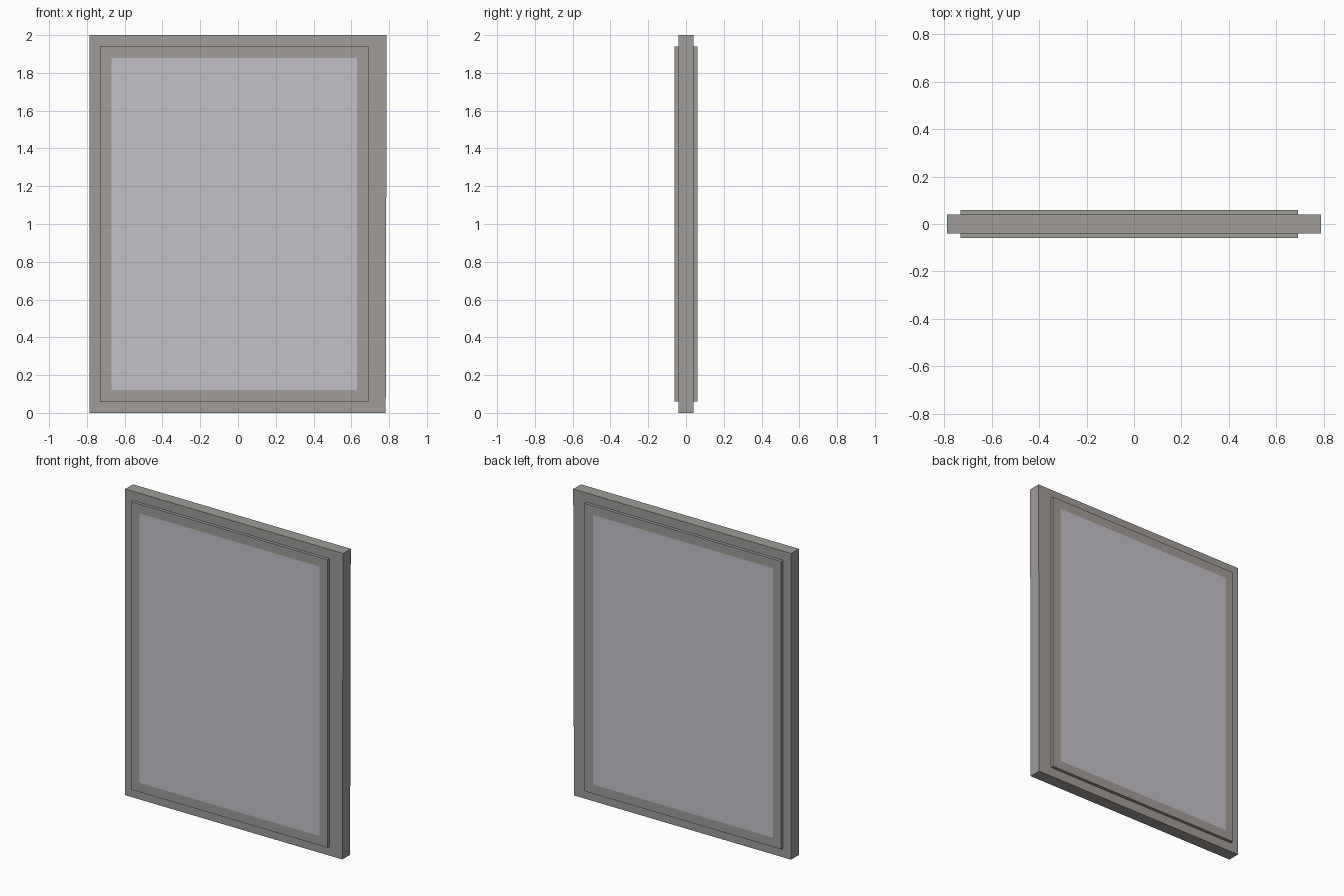
import bpy, bmesh

if "Cube" in bpy.data.objects:
    bpy.data.objects.remove(bpy.data.objects["Cube"])


def material(name, rgb):
    m = bpy.data.materials.new(name)
    m.diffuse_color = (*rgb, 1)
    m.use_nodes = True
    m.node_tree.nodes["Principled BSDF"].inputs["Base Color"].default_value = m.diffuse_color
    return m


frame_grey = material("warm_grey_frame", (0.35, 0.335, 0.315))
glass_grey = material("pale_grey_glass", (0.55, 0.535, 0.58))


def box(name, lo, hi, mats, edit=None):
    bm = bmesh.new()
    bmesh.ops.create_cube(bm, size=1)
    for v in bm.verts:
        v.co = [lo[i] if v.co[i] < 0 else hi[i] for i in range(3)]
    if edit:
        edit(bm)
    me = bpy.data.meshes.new(name)
    bm.normal_update()
    bm.to_mesh(me)
    bm.free()
    for m in mats:
        me.materials.append(m)
    ob = bpy.data.objects.new(name, me)
    bpy.context.collection.objects.link(ob)


# Outer frame: right edge leans out very slightly towards the top
def lean(bm):
    for v in bm.verts:
        if v.co.x > 0 and v.co.z < 1:
            v.co.x -= 0.005


# Raised sash: flush glass inset in both the front and back faces
def glaze(bm):
    bm.normal_update()
    panes = [f for f in bm.faces if abs(f.normal.y) > 0.9]
    bmesh.ops.inset_individual(bm, faces=panes, thickness=0.06, use_even_offset=True)
    for f in panes:
        f.material_index = 1


box("outer_frame", (-0.787, -0.04, 0), (0.787, 0.04, 2), [frame_grey], lean)
box("glazed_sash", (-0.73, -0.06, 0.06), (0.69, 0.06, 1.94),
    [frame_grey, glass_grey], glaze)
